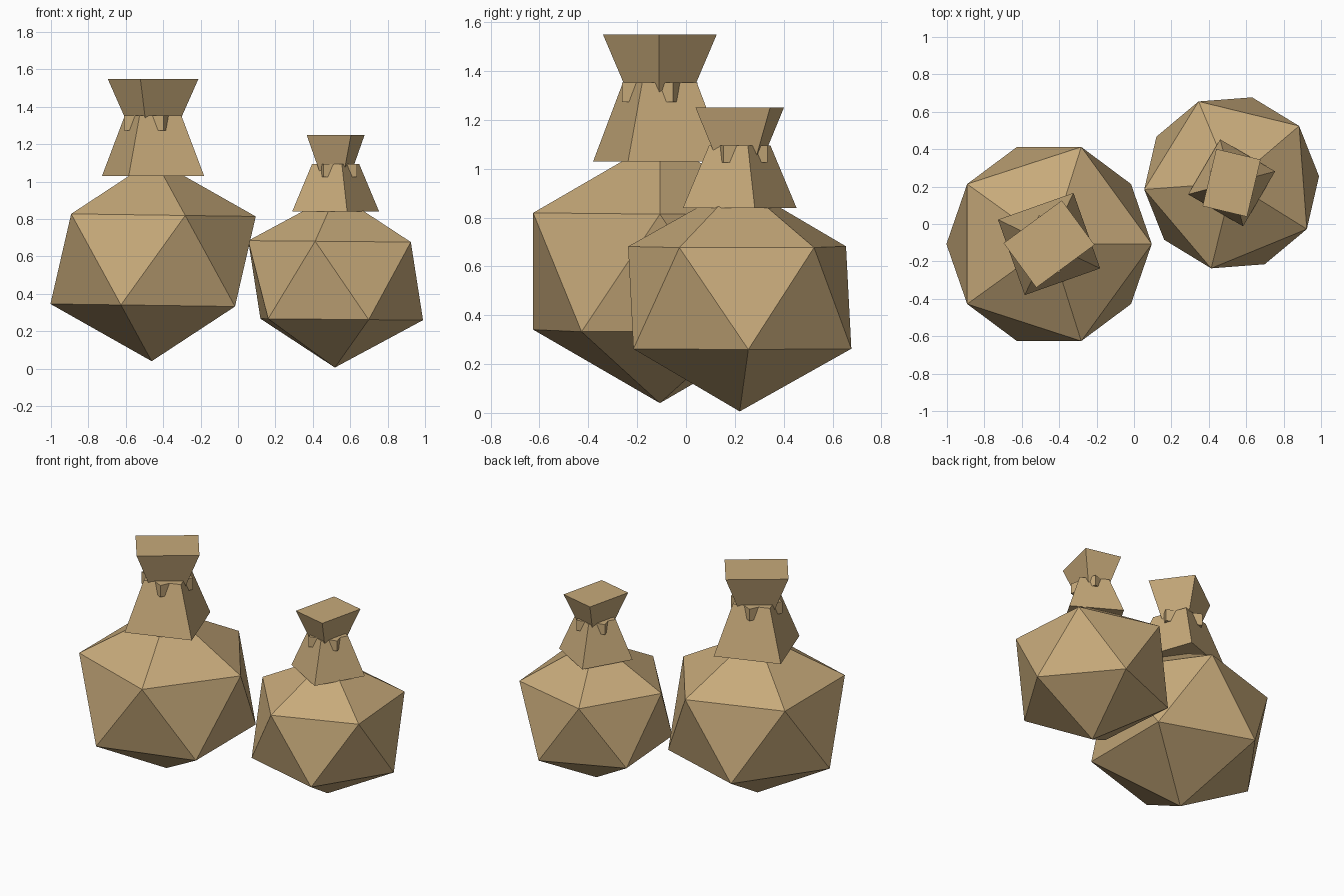
import bpy, bmesh, math
from mathutils import Matrix, Vector

if "Cube" in bpy.data.objects:
    bpy.data.objects.remove(bpy.data.objects["Cube"])

tan = bpy.data.materials.new("tan cloth")
tan.diffuse_color = (0.57, 0.40, 0.195, 1)
tan.use_nodes = True
tan.node_tree.nodes["Principled BSDF"].inputs["Base Color"].default_value = tan.diffuse_color


def add_object(name, bm):
    bmesh.ops.recalc_face_normals(bm, faces=bm.faces)
    mesh = bpy.data.meshes.new(name)
    bm.to_mesh(mesh)
    bm.free()
    mesh.materials.append(tan)
    obj = bpy.data.objects.new(name, mesh)
    bpy.context.collection.objects.link(obj)


def body(name, center, radius, half_height, angle, tilt):
    bm = bmesh.new()
    bmesh.ops.create_icosphere(bm, subdivisions=1, radius=1)
    bm.transform(Matrix.Translation(center)
                 @ Matrix.Rotation(math.radians(tilt), 4, 'Y')
                 @ Matrix.Rotation(math.radians(angle), 4, 'Z')
                 @ Matrix.Diagonal((radius, radius, half_height, 1)))
    add_object(name, bm)


def frustum(name, center, angle, size_low, size_high, z_low, z_high):
    """Closed four-sided block with separate bottom and top rectangles."""
    bm = bmesh.new()
    bmesh.ops.create_cube(bm, size=1)
    turn = Matrix.Rotation(math.radians(angle), 3, 'Z')
    for v in bm.verts:
        size, z = (size_high, z_high) if v.co.z > 0 else (size_low, z_low)
        v.co = turn @ Vector((v.co.x * size[0], v.co.y * size[1], 0))
        v.co += Vector((center[0], center[1], z))
    add_object(name, bm)


def sack(label, c, mid, radius, half, turn, tilt,
         neck, neck_z, waist, waist_z, tie, mouth, top_z):
    # Faceted bulging bag
    body(label + "_sack_body", Vector((c[0], c[1], mid)), radius, half, turn, tilt)
    # Skirt that narrows to the tied waist
    frustum(label + "_sack_neck", c, turn + 19.5, (neck, neck), (waist, waist),
            neck_z, waist_z)
    # Square tie whose corners poke through the neck
    frustum(label + "_sack_tie", c, turn + 64.5, (tie, tie), (tie, tie),
            waist_z - 0.08 * half / 0.54, waist_z)
    # Flared mouth with a flat top
    low = [m * 0.54 for m in mouth]
    frustum(label + "_sack_mouth", c, turn + 36.3, low, mouth,
            waist_z - 0.055 * half / 0.54, top_z)


sack("large", (-0.454, -0.107), 0.58, 0.61, 0.54, 0, 0.8,
     0.428, 1.03, 0.237, 1.353, 0.232, (0.386, 0.295), 1.55)
sack("small", (0.522, 0.22), 0.472, 0.526, 0.466, 40.3, 0.5,
     0.34, 0.84, 0.184, 1.095, 0.186, (0.314, 0.244), 1.25)
